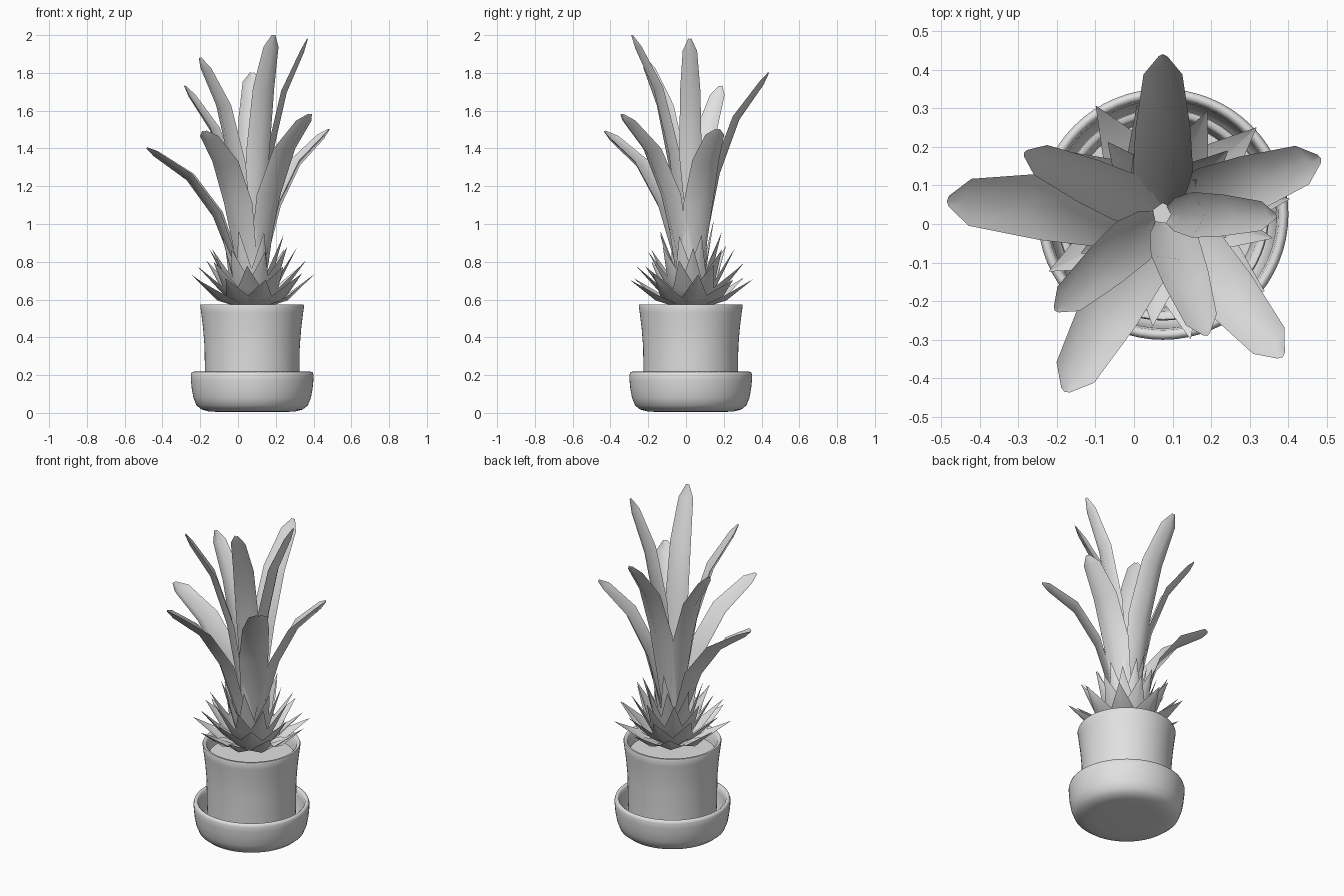
import bpy, math, random
from mathutils import Vector

if "Cube" in bpy.data.objects:
    bpy.data.objects.remove(bpy.data.objects["Cube"])

random.seed(4)
CX, CY = 0.075, 0.025          # axis of the pot

grey = bpy.data.materials.new("plain grey")
grey.diffuse_color = (0.75, 0.75, 0.75, 1)
grey.use_nodes = True
grey.node_tree.nodes["Principled BSDF"].inputs["Base Color"].default_value = grey.diffuse_color


def make(name, verts, faces, angle=40):
    me = bpy.data.meshes.new(name)
    me.from_pydata(verts, [], faces)
    me.materials.append(grey)
    me.polygons.foreach_set("use_smooth", [True] * len(me.polygons))
    me.set_sharp_from_angle(angle=math.radians(angle))
    ob = bpy.data.objects.new(name, me)
    bpy.context.collection.objects.link(ob)
    return ob


def lathe(name, profile, n=64):
    """Revolve (radius, z) points round the pot axis and cap both ends."""
    verts, faces = [], []
    for r, z in profile:
        for i in range(n):
            a = 2 * math.pi * i / n
            verts.append((CX + r * math.cos(a), CY + r * math.sin(a), z))
    for j in range(len(profile) - 1):
        for i in range(n):
            k = (i + 1) % n
            faces.append((j * n + i, j * n + k, (j + 1) * n + k, (j + 1) * n + i))
    faces.append(tuple(reversed(range(n))))
    faces.append(tuple((len(profile) - 1) * n + i for i in range(n)))
    return make(name, verts, faces, 60)


def leaf(verts, faces, angle, path, widths, cup):
    """Add a channelled strip: path is (radius, z), widths are half widths."""
    out = Vector((math.cos(angle), math.sin(angle), 0))
    side = Vector((-out.y, out.x, 0))
    up = Vector((0, 0, 1))
    base = len(verts)
    for j, ((r, z), w) in enumerate(zip(path, widths)):
        a, b = path[max(j - 1, 0)], path[min(j + 1, len(path) - 1)]
        t = Vector((b[0] - a[0], b[1] - a[1])).normalized()
        inner = out * -t.y + up * t.x          # towards the plant's axis
        c = Vector((CX, CY, 0)) + out * r + up * z
        for s in (-1, 0, 1):
            verts.append(c + side * (s * w) + inner * (abs(s) * w * cup))
    for j in range(len(path) - 1):
        for i in range(2):
            p = base + j * 3 + i
            faces.append((p, p + 1, p + 4, p + 3))


# saucer and pot
lathe("saucer", [(0.18, 0.005), (0.23, 0.008), (0.268, 0.018), (0.295, 0.04),
                 (0.311, 0.08), (0.32, 0.13), (0.324, 0.17), (0.325, 0.2),
                 (0.32, 0.215), (0.31, 0.218), (0.3, 0.21), (0.295, 0.18),
                 (0.29, 0.1), (0.27, 0.055), (0.23, 0.04)])
lathe("pot", [(0.22, 0.04), (0.245, 0.05), (0.25, 0.2), (0.252, 0.35),
              (0.26, 0.45), (0.27, 0.53), (0.275, 0.567), (0.272, 0.575),
              (0.26, 0.575), (0.252, 0.567), (0.245, 0.52), (0.24, 0.5)])

# short spiky leaves in rings: tip r, tip z, mid r, mid z, half width, count
RINGS = [(0.33, 0.72, 0.19, 0.595, 0.08, 9),
         (0.29, 0.79, 0.175, 0.65, 0.07, 9),
         (0.235, 0.87, 0.15, 0.70, 0.06, 9),
         (0.175, 0.95, 0.12, 0.75, 0.055, 8),
         (0.125, 1.03, 0.09, 0.80, 0.045, 6)]
verts, faces = [], []
for k, (tr, tz, mr, mz, w, n) in enumerate(RINGS):
    for i in range(n):
        a = 2 * math.pi * (i + 0.5 * k) / n + 0.78 + random.uniform(-0.06, 0.06)
        dz = random.uniform(-0.02, 0.02)
        leaf(verts, faces, a,
             [(0.05, 0.55), (mr * 0.8, 0.45 * 0.57 + 0.55 * mz), (mr, mz), (tr, tz + dz)],
             [w * 0.7, w, w * 0.85, 0.001], 0.35)
make("short_leaves", verts, faces, 60)

# long arching leaves: tip x, y, z and width factor
TIPS = [(-0.485, 0.06, 1.40, 1.15), (-0.285, 0.185, 1.73, 0.8),
        (-0.205, -0.225, 1.88, 0.8), (-0.18, -0.435, 1.49, 1.05),
        (0.075, 0.44, 1.80, 0.95), (0.19, -0.29, 2.0, 0.8),
        (0.37, 0.02, 1.98, 0.72), (0.385, -0.345, 1.58, 1.0), (0.485, 0.17, 1.50, 1.0)]
CURVE = [(0.07, 0.0), (0.18, 0.25), (0.37, 0.57), (0.62, 0.80), (0.93, 0.95), (1, 1)]
WIDTHS = [0.03, 0.06, 0.082, 0.075, 0.053, 0.012]
verts, faces = [], []
for x, y, z, f in TIPS:
    dx, dy = x - CX, y - CY
    r = math.hypot(dx, dy)
    path = [(r * u, 0.56 + (z - 0.56) * v) for u, v in CURVE]
    leaf(verts, faces, math.atan2(dy, dx), path, [w * f for w in WIDTHS], 0.55)
make("long_leaves", verts, faces, 60)
